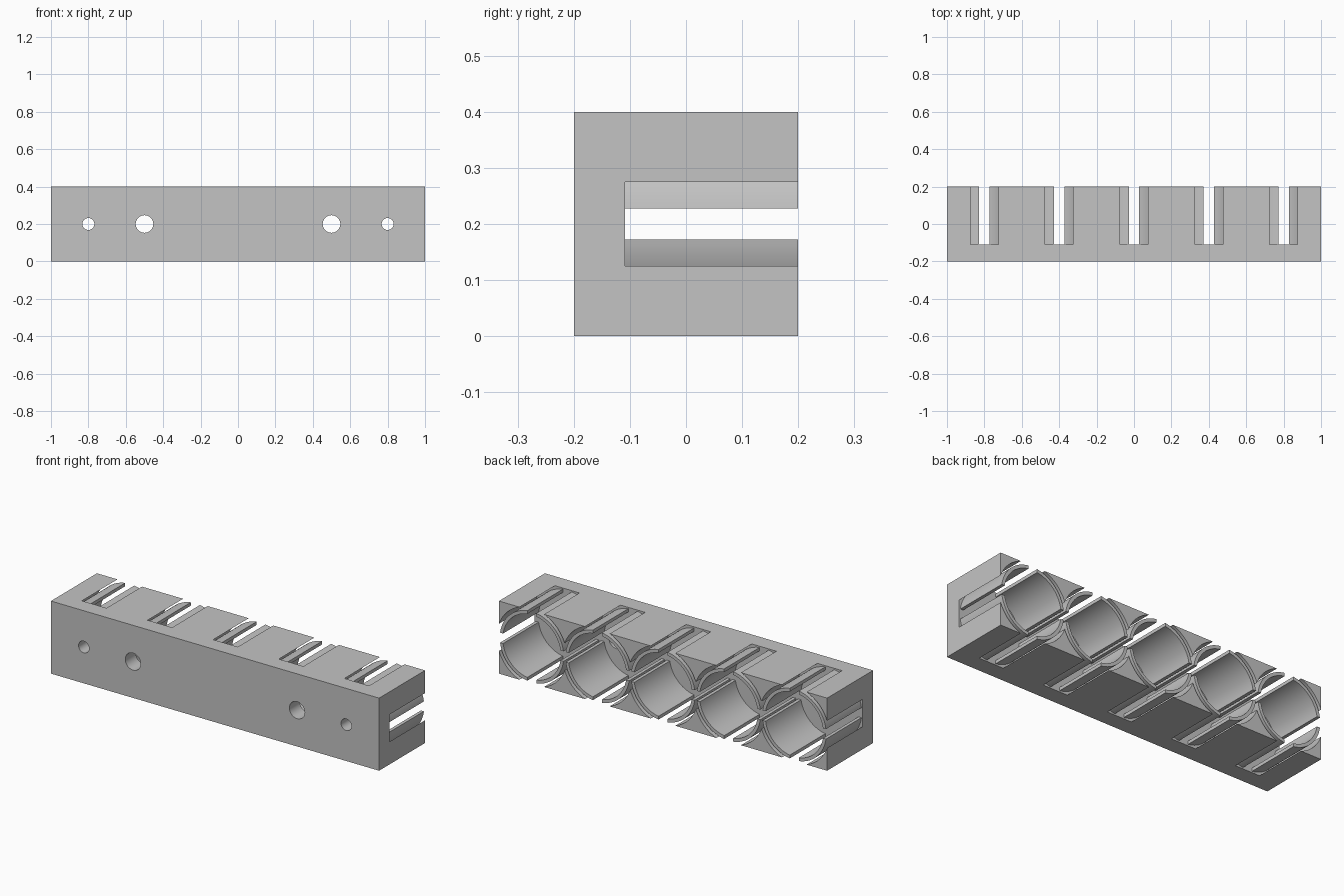
import bpy
import bmesh
from math import asin, cos, sin, pi, radians

if "Cube" in bpy.data.objects:
    bpy.data.objects.remove(bpy.data.objects["Cube"], do_unlink=True)

LENGTH, DEPTH, HEIGHT = 2.0, 0.4, 0.4
MID = HEIGHT / 2
BACK, FLOOR = 0.2, -0.109        # open rear face and bottom of the sockets
GAP_R = 0.2136                   # clearance around the spring fingers
OUTER_R, INNER_R = 0.195, 0.177  # spring finger wall
SLIT = 0.0275                    # half width of the slits
CENTRES = [-0.8, -0.4, 0.0, 0.4, 0.8]

grey = bpy.data.materials.new("plain_grey")
grey.use_nodes = True
grey.diffuse_color = (0.55, 0.55, 0.55, 1)
grey.node_tree.nodes["Principled BSDF"].inputs["Base Color"].default_value = grey.diffuse_color


def select_only(obj):
    bpy.ops.object.select_all(action="DESELECT")
    obj.select_set(True)
    bpy.context.view_layer.objects.active = obj


def smooth(obj):
    select_only(obj)
    bpy.ops.object.shade_smooth_by_angle(angle=radians(30))


def bore(obj, x, radius, y0, y1, sides):
    """Drill a round hole along y."""
    bpy.ops.mesh.primitive_cylinder_add(
        vertices=sides, radius=radius, depth=y1 - y0,
        location=(x, (y0 + y1) / 2, MID), rotation=(pi / 2, 0, 0))
    cutter = bpy.context.object
    cutter.name = "bore_cutter"
    cutter.hide_render = True
    select_only(obj)
    mod = obj.modifiers.new("bore", "BOOLEAN")
    mod.operation, mod.solver, mod.object = "DIFFERENCE", "EXACT", cutter
    bpy.ops.object.modifier_apply(modifier=mod.name)
    bpy.data.objects.remove(cutter, do_unlink=True)


# Block with clearance sockets and screw holes
bpy.ops.mesh.primitive_cube_add(size=1, location=(0, 0, MID))
block = bpy.context.object
block.name = "block"
block.scale = (LENGTH, DEPTH, HEIGHT)
bpy.ops.object.transform_apply(location=False, rotation=False, scale=True)
block.data.materials.append(grey)
for cx in CENTRES:
    bore(block, cx, GAP_R, FLOOR, BACK + 0.1, 128)
for side in (-1, 1):
    bore(block, side * 0.8, 0.032, -0.3, 0.0, 32)
    bore(block, side * 0.5, 0.047, -0.3, 0.0, 40)
smooth(block)


# Spring fingers: four wall sectors with parallel-sided slits between them
def arc(radius, turn, steps=24):
    start = asin(SLIT / radius)
    span = pi / 2 - 2 * start
    angles = [turn + start + span * i / steps for i in range(steps + 1)]
    return [(radius * cos(a), radius * sin(a)) for a in angles]


def spring_fingers(number, cx):
    bm = bmesh.new()
    for quarter in range(4):
        turn = quarter * pi / 2
        inner, outer = arc(INNER_R, turn), arc(OUTER_R, turn)
        rows = []
        for (ix, iz), (ox, oz) in zip(inner, outer):
            rows.append([bm.verts.new((cx + px, y, MID + pz))
                         for px, pz, y in ((ix, iz, FLOOR - 0.01), (ox, oz, FLOOR - 0.01),
                                           (ox, oz, BACK), (ix, iz, BACK))])
        for a, b in zip(rows, rows[1:]):
            for k in range(4):
                n = (k + 1) % 4
                bm.faces.new((a[k], a[n], b[n], b[k]))
        bm.faces.new(rows[0])
        bm.faces.new(rows[-1])
    bmesh.ops.recalc_face_normals(bm, faces=bm.faces)
    mesh = bpy.data.meshes.new("spring_fingers")
    bm.to_mesh(mesh)
    bm.free()
    mesh.materials.append(grey)
    obj = bpy.data.objects.new(f"spring_fingers_{number}", mesh)
    bpy.context.collection.objects.link(obj)
    smooth(obj)


for number, cx in enumerate(CENTRES, 1):
    spring_fingers(number, cx)
